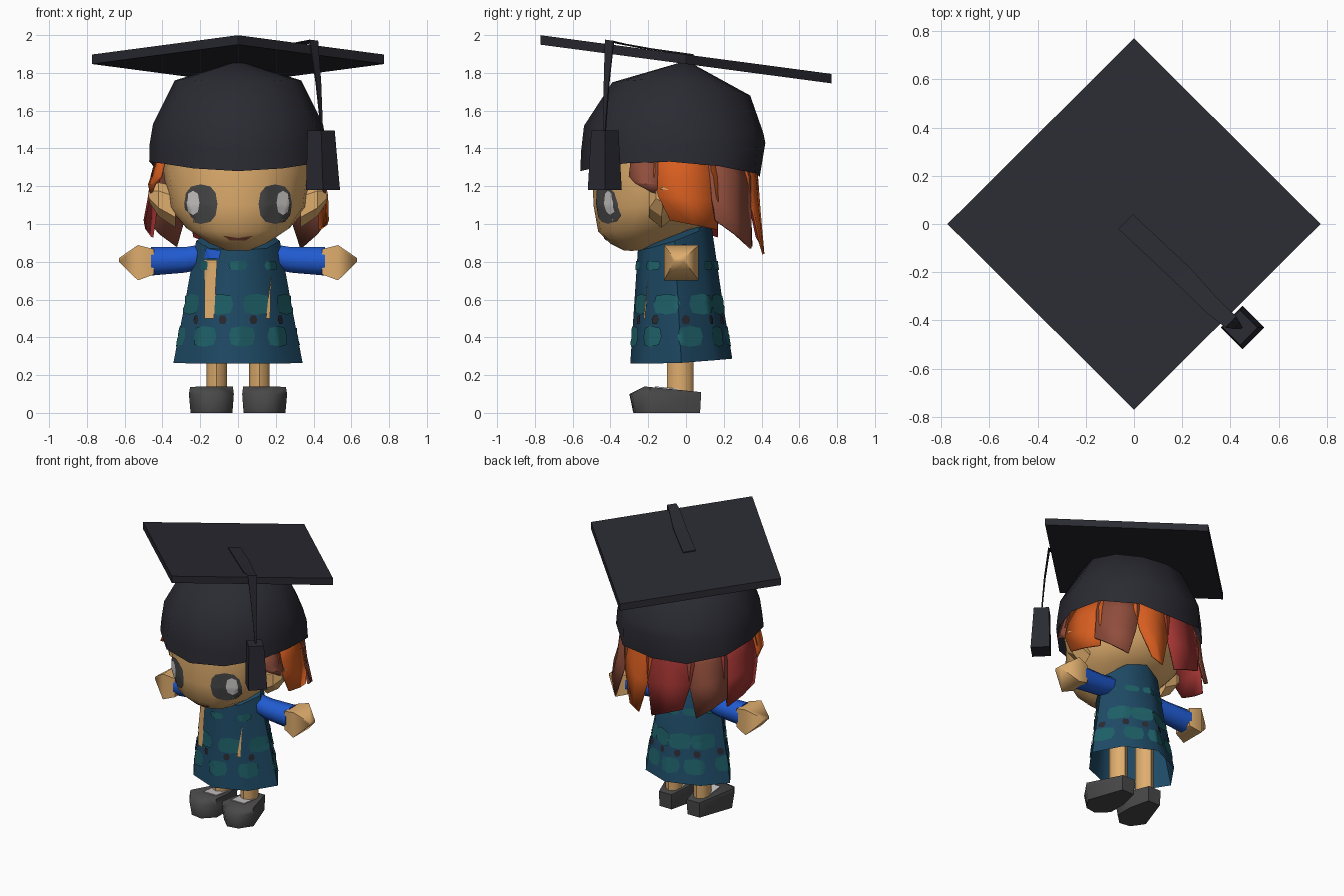
import bpy, bmesh, math
from mathutils import Vector
from mathutils.bvhtree import BVHTree

if "Cube" in bpy.data.objects:
    bpy.data.objects.remove(bpy.data.objects["Cube"])


def material(name, rgb):
    m = bpy.data.materials.new(name)
    m.diffuse_color = (*rgb, 1)
    m.use_nodes = True
    m.node_tree.nodes["Principled BSDF"].inputs["Base Color"].default_value = m.diffuse_color
    return m


CAP = material("charcoal", (0.023, 0.023, 0.032))
SKIN = material("tan skin", (0.74, 0.42, 0.155))
BLUE = material("sleeve blue", (0.015, 0.105, 0.64))
DRESS = material("dress blue", (0.013, 0.068, 0.13))
TEAL = material("teal", (0.013, 0.118, 0.138))
GREY = material("dark grey", (0.066, 0.066, 0.066))
ORANGE = material("orange", (0.68, 0.11, 0.014))
BROWN = material("reddish brown", (0.28, 0.075, 0.045))
RED = material("red", (0.36, 0.035, 0.032))
WHITE = material("off white", (0.6, 0.57, 0.57))


def finish(bm, name, mat, angle=0):
    bmesh.ops.recalc_face_normals(bm, faces=bm.faces)
    me = bpy.data.meshes.new(name)
    bm.to_mesh(me)
    bm.free()
    me.materials.append(mat)
    ob = bpy.data.objects.new(name, me)
    bpy.context.collection.objects.link(ob)
    if angle:
        bpy.ops.object.select_all(action='DESELECT')
        ob.select_set(True)
        bpy.context.view_layer.objects.active = ob
        bpy.ops.object.shade_smooth_by_angle(angle=math.radians(angle))
    return ob


def loft(name, rings, mat, angle=0, start=True, end=True):
    """Skin a list of equal-length point loops."""
    bm = bmesh.new()
    vs = [[bm.verts.new(p) for p in r] for r in rings]
    n = len(vs[0])
    for a, b in zip(vs, vs[1:]):
        for i in range(n):
            j = (i + 1) % n
            bm.faces.new((a[i], a[j], b[j], b[i]))
    if start:
        bm.faces.new(vs[0])
    if end:
        bm.faces.new(vs[-1])
    return finish(bm, name, mat, angle)


def oval(t, zf, zs, zb, rx, yf, yb, front=0, back=0):
    """Point at angle t (0 = front, 90 = right); front and back push the diagonals out."""
    c, s = math.cos(t), math.sin(t)
    z = zs + (zf - zb) / 2 * c + ((zf + zb) / 2 - zs) * c * c
    k = 1 + (front if c > 0 else back) * math.sin(2 * t) ** 2
    return Vector((rx * s * k, (yf + yb) / 2 + (yf - yb) / 2 * c * k, z))


def oval_ring(n, spec):
    return [oval(math.tau * i / n, *spec) for i in range(n)]


def tube_x(name, side, n, secs, mat, angle=0, shift=0.5):
    """Tube along x; each section is x, y, z, ry, rz."""
    rings = []
    for x, y, z, ry, rz in secs:
        ts = [math.tau * (i + shift) / n for i in range(n)]
        rings.append([(side * x, y + ry * math.cos(t), z + rz * math.sin(t)) for t in ts])
    return loft(name, rings, mat, angle)


def decal(name, target, outline, mat, theta=0.0, offset=0.006):
    """Thin plate following the target; outline is (u, z), seen from angle theta."""
    tree = BVHTree.FromPolygons([v.co for v in target.data.vertices],
                                [p.vertices[:] for p in target.data.polygons])
    out = Vector((math.sin(theta), -math.cos(theta), 0))
    tan = Vector((math.cos(theta), math.sin(theta), 0))
    pts = [Vector(p) for p in outline]
    dense = [a.lerp(b, k / 4) for a, b in zip(pts, pts[1:] + pts[:1]) for k in range(4)]
    mid = sum(pts, Vector((0, 0))) / len(pts)
    bm = bmesh.new()

    def put(p):
        o = out * 2 + tan * p.x + Vector((0, 0, p.y))
        hit = tree.ray_cast(o, -out)[0]
        return bm.verts.new((hit if hit else o - out * 1.8) + out * offset)

    loops = [[put(mid.lerp(p, f)) for p in dense] for f in (0.25, 0.5, 0.75, 1)]
    centre, n = put(mid), len(dense)
    for i in range(n):
        j = (i + 1) % n
        bm.faces.new((centre, loops[0][i], loops[0][j]))
        for a, b in zip(loops, loops[1:]):
            bm.faces.new((a[i], b[i], b[j], a[j]))
    return finish(bm, name, mat, 60)


def blob(x, z, rx, rz, n=8, power=0.8):
    f = lambda v: math.copysign(abs(v) ** power, v)
    return [(x + rx * f(math.cos(math.tau * i / n)), z + rz * f(math.sin(math.tau * i / n)))
            for i in range(n)]


# Head and face
head = loft("head", [oval_ring(16, s) for s in (
    (1.5, 1.5, 1.45, 0.40, -0.48, 0.32), (1.28, 1.28, 1.28, 0.395, -0.495, 0.32),
    (1.1, 1.09, 1.1, 0.368, -0.49, 0.26, 0.02), (0.96, 0.98, 1.0, 0.275, -0.465, 0.14, 0.08),
    (0.895, 0.90, 0.93, 0.155, -0.40, -0.05, 0.03), (0.86, 0.86, 0.875, 0.06, -0.33, -0.17))], SKIN, 50)
for side, tag in ((1, "right"), (-1, "left")):
    decal(tag + "_eye", head, blob(side * 0.197, 1.105, 0.088, 0.105, 12), GREY, 0, 0.005)
    decal(tag + "_eye_glint", head, blob(side * 0.238, 1.112, 0.034, 0.064, 8), WHITE, 0, 0.009)
    tube_x(tag + "_ear", side, 6, [(0.33, -0.13, 1.09, 0.075, 0.11), (0.42, -0.13, 1.13, 0.075, 0.09),
                                   (0.47, -0.12, 1.155, 0.045, 0.04)], SKIN)
decal("mouth", head, [(-0.08, 0.938), (-0.04, 0.912), (0.04, 0.912), (0.08, 0.938), (0, 0.925)], BROWN, 0, 0.004)

# Cap shell
loft("cap", [oval_ring(12, s) for s in (
    (1.28, 1.33, 1.25, 0.47, -0.56, 0.39, 0, 0.13), (1.39, 1.42, 1.43, 0.468, -0.555, 0.42, 0, 0.07),
    (1.52, 1.53, 1.48, 0.45, -0.54, 0.41, 0, 0.04), (1.75, 1.76, 1.68, 0.335, -0.39, 0.34),
    (1.86, 1.86, 1.86, 0.012, -0.012, 0.012))], CAP, 50, start=False)

# Tilted diamond board
corners = ((0, -0.77), (0.774, 0), (0, 0.77), (-0.774, 0))
loft("board", [[(x, y, 1.872 - 0.133 * y + h) for x, y in corners] for h in (-0.025, 0.025)], CAP)

# Tassel cord, flat on the board and then hanging
across, along = Vector((0.707, 0.707, -0.094)), Vector((0.707, -0.707, 0))
cord = []
for x, y, z, w, hang in ((-0.035, 0.01, 1.899, 0.043, 0), (0.2, -0.21, 1.930, 0.043, 0),
                         (0.33, -0.345, 1.955, 0.037, 0.2), (0.4, -0.405, 1.972, 0.032, 0.7),
                         (0.425, -0.42, 1.75, 0.018, 1), (0.445, -0.43, 1.48, 0.004, 1)):
    c, thick = Vector((x, y, z)), (Vector((0, 0, 1 - hang)) + along * hang) * 0.004
    cord.append([c + across * w + thick, c - across * w + thick, c - across * w - thick, c + across * w - thick])
loft("tassel_cord", cord, CAP)
loft("tassel", [[(x + r * dx, -0.43 + r * dy, z) for dx, dy in ((1, 0), (0, 1), (-1, 0), (0, -1))]
                for x, z, r in ((0.44, 1.495, 0.072), (0.45, 1.18, 0.09))], CAP)

# Hair locks around the sides and back: start, end, tip start, tip end, tip heights, flare
locks = ((62, 82, 78, 82, 1.17, 1.16, 0.98, BROWN), (79, 121, 90, 120, 1.02, 0.97, 1.0, ORANGE),
         (116, 151, 117, 142, 1.02, 0.87, 1.07, BROWN), (146, 179, 160, 169, 0.88, 0.84, 1.05, ORANGE),
         (173, 216, 181, 207, 0.84, 0.93, 1.04, RED), (210, 243, 217, 240, 0.88, 1.0, 1.07, BROWN),
         (238, 282, 241, 270, 0.93, 1.02, 1.04, RED), (278, 298, 278, 282, 1.16, 1.17, 0.98, ORANGE))
for k, (a, b, ta, tb, za, zb, flare, mat) in enumerate(locks):
    bm = bmesh.new()
    rows = []
    for lo, hi, z0, f, s in ((a, b, 1.42, 0, 0.88), (a, b, 1.25, 0, 0.97),
                             ((a * 2 + ta) / 3, (b * 2 + tb) / 3, 1.25, 0.45, 1.0), (ta, tb, 1.25, 1, flare)):
        row = []
        for i in range(3):
            q = i / 2
            t = math.radians(lo + (hi - lo) * q)
            z = z0 + (za + (zb - za) * q - z0) * f
            row.append(bm.verts.new(oval(t, z, z, z, 0.475 * s, -0.085 - 0.475 * s, -0.085 + 0.475 * s,
                                         0, 0.07 * (s > 0.9))))
        rows.append(row)
    for r0, r1 in zip(rows, rows[1:]):
        for i in range(2):
            bm.faces.new((r0[i], r0[i + 1], r1[i + 1], r1[i]))
    lock = finish(bm, "hair_lock_%d" % (k + 1), mat, 30)
    mod = lock.modifiers.new("thickness", 'SOLIDIFY')
    mod.thickness, mod.offset = 0.012, 0

# Dress, open at the hem
dress = loft("dress", [oval_ring(8, s) for s in (
    (0.262, 0.265, 0.287, 0.342, -0.295, 0.245, -0.08, -0.08), (0.56, 0.56, 0.58, 0.285, -0.275, 0.195, -0.07, -0.08),
    (0.86, 0.91, 0.99, 0.222, -0.255, 0.135, -0.02, -0.06), (0.9, 0.95, 1.03, 0.13, -0.2, 0.11))],
    DRESS, 50, start=False)

# Printed blobs and dots on the dress
for z, count, shift, rx, rz in ((0.405, 8, 0.1, 0.07, 0.055), (0.575, 8, 0.5, 0.08, 0.055),
                                (0.78, 8, 0.0, 0.05, 0.025)):
    for i in range(count):
        decal("dress_patch", dress, blob(0, z, rx, rz, 8, 0.6), TEAL, math.tau * (i + shift) / count)
for i in range(10):
    decal("dress_dot", dress, blob(0, 0.492, 0.023, 0.025, 6), CAP, math.tau * (i + 0.5) / 10)

# Front openings and collar
decal("left_opening", dress, [(-0.178, 0.5), (-0.127, 0.5), (-0.11, 0.81), (-0.178, 0.81)], SKIN, 0, 0.010)
decal("right_opening", dress, [(0.148, 0.5), (0.17, 0.5), (0.175, 0.73)], SKIN, 0, 0.010)
decal("collar", dress, [(-0.18, 0.82), (-0.10, 0.815), (-0.09, 0.86), (-0.17, 0.87)], BLUE, 0, 0.010)

# Arms, legs and shoes
sole = ((0.06, 0.08), (0.022, -0.08), (0.022, -0.22), (0.105, -0.3), (0.195, -0.285), (0.26, -0.19), (0.165, 0.08))
for side, tag in ((1, "right"), (-1, "left")):
    tube_x(tag + "_sleeve", side, 8, [(0.12, -0.03, 0.84, 0.06, 0.07), (0.28, -0.025, 0.81, 0.075, 0.073),
                                      (0.46, -0.025, 0.803, 0.083, 0.082)], BLUE, 50)
    tube_x(tag + "_hand", side, 4, [(0.445, -0.025, 0.80, 0.1, 0.095), (0.53, -0.025, 0.795, 0.13, 0.132),
                                    (0.63, -0.035, 0.81, 0.04, 0.014)], SKIN, 65)
    loft(tag + "_leg", [[(side * (0.113 + 0.055 * math.cos(math.tau * i / 8)),
                          -0.03 + 0.07 * math.sin(math.tau * i / 8), z) for i in range(8)]
                        for z in (0.09, 0.7)], SKIN, 50)
    top = lambda y: 0.14 - 0.1 * (y + 0.22)
    loft(tag + "_shoe", [
        [(side * (0.13 + (x - 0.13) * 0.93), y * 0.93, 0) for x, y in sole],
        [(side * x, y, 0.1) for x, y in sole],
        [(side * (0.13 + (x - 0.13) * 0.95), max(y, -0.22), top(max(y, -0.22))) for x, y in sole]], GREY, 60)
    loft(tag + "_sock_plate", [[(side * x, y, top(y) + h) for x, y in
                                ((0.06, -0.165), (0.165, -0.165), (0.165, -0.03), (0.055, -0.03))]
                               for h in (0, 0.006)], WHITE)
